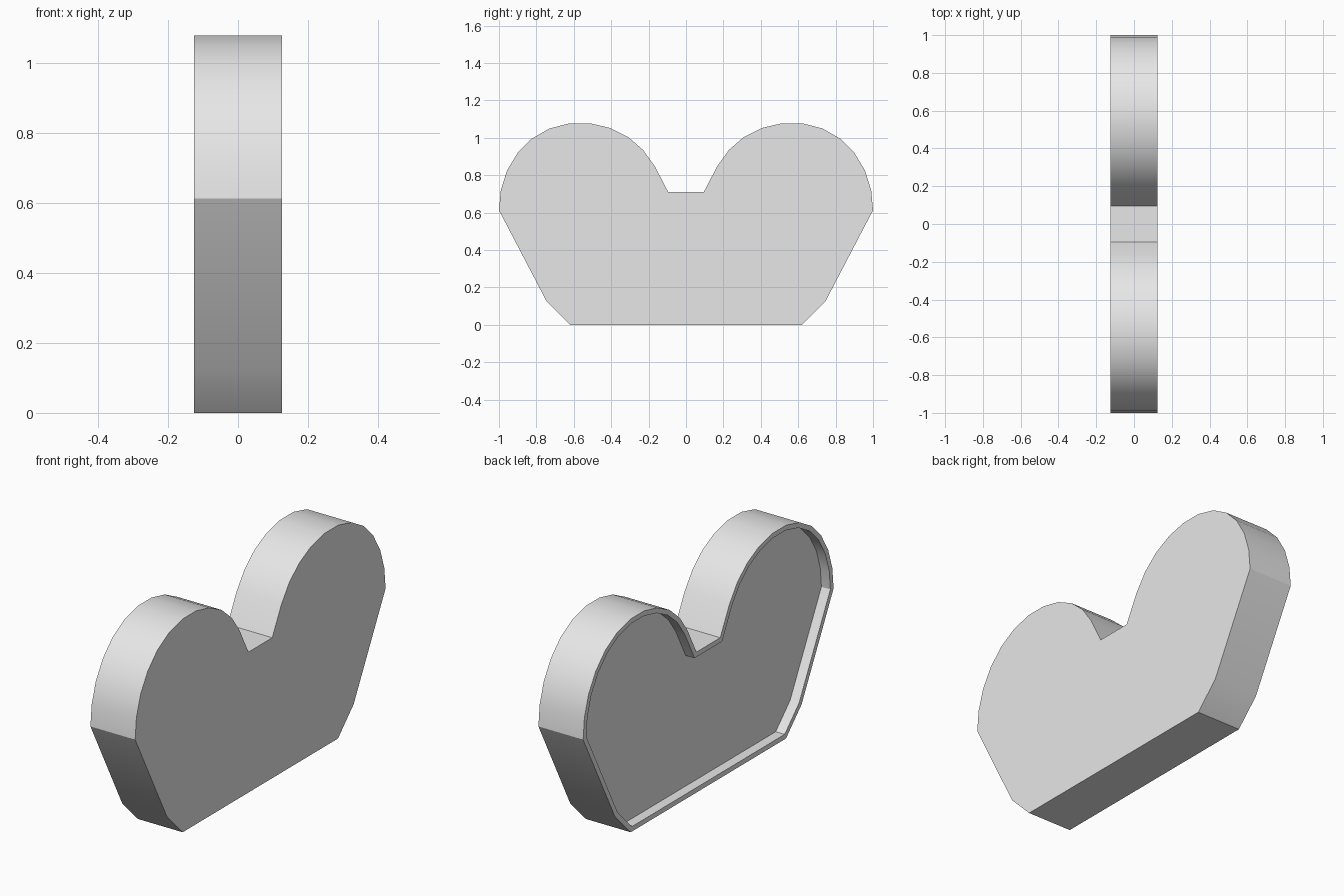
import bpy
import bmesh
import math

cube = bpy.data.objects.get("Cube")
if cube:
    bpy.data.objects.remove(cube, do_unlink=True)

HALF_WIDTH = 0.125
RIM = 0.025
RECESS = 0.05

# One half of the outline (y, z), from the base round the lobe to the notch
half = [(0.62, 0), (0.745, 0.125), (1.0, 0.613), (0.99, 0.72), (0.957, 0.825),
        (0.9, 0.92), (0.823, 0.997), (0.73, 1.05), (0.622, 1.078), (0.513, 1.078),
        (0.406, 1.053), (0.31, 1.005), (0.23, 0.936), (0.166, 0.847), (0.095, 0.71)]
outline = half + [(-y, z) for y, z in reversed(half)]

# Plain slab, extruded across its width
bm = bmesh.new()
verts = [bm.verts.new((HALF_WIDTH, y, z)) for y, z in outline]
plain_face = bm.faces.new(verts)
extruded = bmesh.ops.extrude_face_region(bm, geom=[plain_face], use_keep_orig=True)
for v in extruded["geom"]:
    if isinstance(v, bmesh.types.BMVert):
        v.co.x = -HALF_WIDTH
bmesh.ops.recalc_face_normals(bm, faces=bm.faces)

# Shallow recess with a thin rim on the -x side
bm.normal_update()
back = min(bm.faces, key=lambda f: f.calc_center_median().x)
bmesh.ops.inset_region(bm, faces=[back], thickness=RIM, use_even_offset=True)
floor = bmesh.ops.extrude_discrete_faces(bm, faces=[back])["faces"][0]
bmesh.ops.translate(bm, verts=floor.verts, vec=(RECESS, 0, 0))
bmesh.ops.recalc_face_normals(bm, faces=bm.faces)

mesh = bpy.data.meshes.new("two_lobed_panel")
bm.to_mesh(mesh)
bm.free()
panel = bpy.data.objects.new("two_lobed_panel", mesh)
bpy.context.collection.objects.link(panel)

# Plain grey material
grey = bpy.data.materials.new("light_grey")
grey.use_nodes = True
colour = (0.8, 0.8, 0.8, 1)
grey.diffuse_color = colour
grey.node_tree.nodes["Principled BSDF"].inputs["Base Color"].default_value = colour
mesh.materials.append(grey)

# Smooth lobes with crisp corners
bpy.ops.object.select_all(action="DESELECT")
panel.select_set(True)
bpy.context.view_layer.objects.active = panel
bpy.ops.object.shade_smooth_by_angle(angle=math.radians(30))
